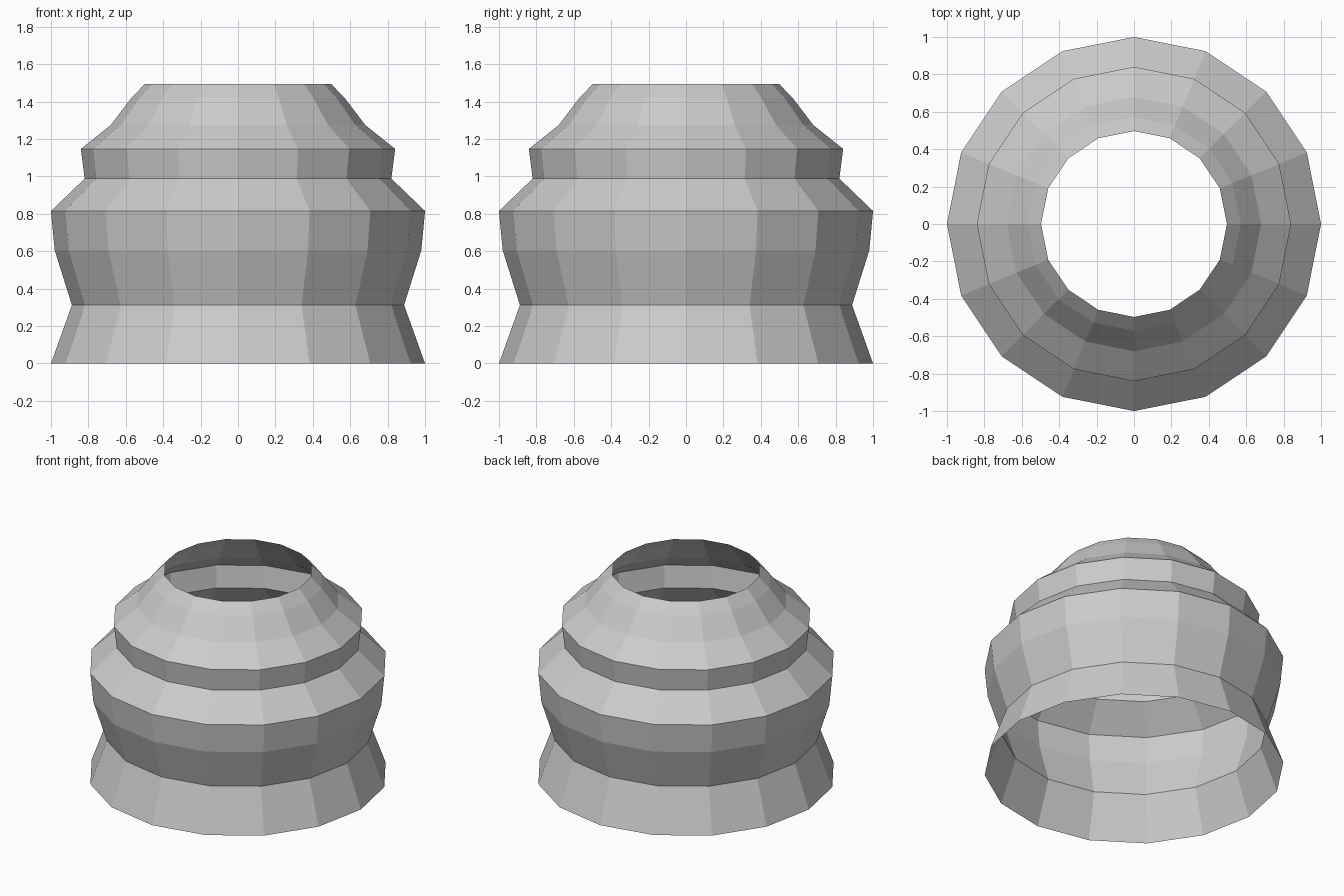
import bpy, bmesh
from math import cos, sin, tau

if "Cube" in bpy.data.objects:
    bpy.data.objects.remove(bpy.data.objects["Cube"])

SIDES = 16
# Outline of the shell from the foot up: radius, height
PROFILE = [(1.0, 0.0), (0.888, 0.312), (0.98, 0.605), (1.0, 0.815),
           (0.82, 0.988), (0.84, 1.147), (0.68, 1.275), (0.57, 1.42),
           (0.497, 1.495)]

# Open ribbed shell, turned around z
bm = bmesh.new()
rings = [[bm.verts.new((r * cos(tau * i / SIDES), r * sin(tau * i / SIDES), z))
          for i in range(SIDES)] for r, z in PROFILE]
for low, high in zip(rings, rings[1:]):
    for i in range(SIDES):
        j = (i + 1) % SIDES
        bm.faces.new((low[i], low[j], high[j], high[i]))

mesh = bpy.data.meshes.new("ribbed_shell")
bm.to_mesh(mesh)
bm.free()
shell = bpy.data.objects.new("ribbed_shell", mesh)
bpy.context.collection.objects.link(shell)
